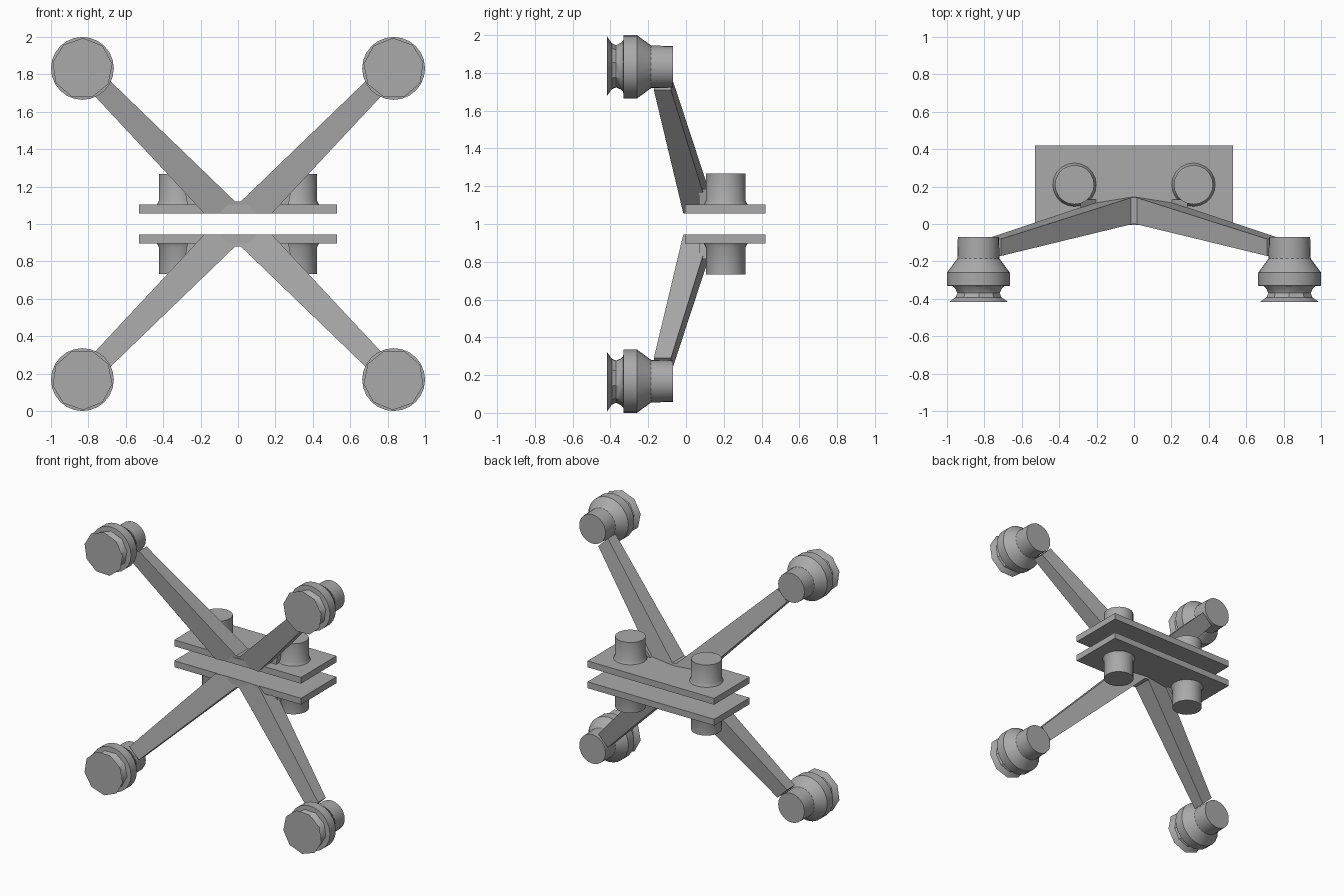
import bpy, bmesh, math
from mathutils import Vector

cube = bpy.data.objects.get("Cube")
if cube:
    bpy.data.objects.remove(cube, do_unlink=True)

steel = bpy.data.materials.new("satin_grey_steel")
steel.use_nodes = True
GREY = (0.4, 0.4, 0.4, 1)
steel.diffuse_color = GREY
steel.node_tree.nodes["Principled BSDF"].inputs["Base Color"].default_value = GREY


def finish(name, bm, mirror_x=True, smooth=True):
    """Make an object mirrored top to bottom and, if wanted, left to right."""
    bmesh.ops.recalc_face_normals(bm, faces=bm.faces)
    mesh = bpy.data.meshes.new(name)
    bm.to_mesh(mesh)
    bm.free()
    mesh.materials.append(steel)
    obj = bpy.data.objects.new(name, mesh)
    obj.location.z = 1
    bpy.context.collection.objects.link(obj)
    if smooth:
        bpy.ops.object.select_all(action="DESELECT")
        obj.select_set(True)
        bpy.context.view_layer.objects.active = obj
        bpy.ops.object.shade_smooth_by_angle(angle=math.radians(32))
    mod = obj.modifiers.new("Mirror", "MIRROR")
    mod.use_axis = (mirror_x, False, True)
    return obj


def lathe(name, profile, centre, axis, sides, turn=0):
    """Turn (radius, distance) pairs round an axis through centre, capped."""
    bm = bmesh.new()
    rings = []
    for radius, along in profile:
        ring = []
        for i in range(sides):
            a = math.tau * i / sides + turn
            u, v = radius * math.cos(a), radius * math.sin(a)
            offset = (u, v, along) if axis == "z" else (u, along, v)
            ring.append(bm.verts.new(Vector(centre) + Vector(offset)))
        rings.append(ring)
    for low, high in zip(rings, rings[1:]):
        for i in range(sides):
            j = (i + 1) % sides
            bm.faces.new((low[i], low[j], high[j], high[i]))
    bm.faces.new(rings[0])
    bm.faces.new(rings[-1])
    return finish(name, bm)


def prism(name, outline, front, back):
    """Join an (x, z) outline between a front and a back depth function."""
    bm = bmesh.new()
    f = [bm.verts.new((x, front(x, z), z)) for x, z in outline]
    b = [bm.verts.new((x, back(x, z), z)) for x, z in outline]
    bm.faces.new(f)
    bm.faces.new(b)
    for i in range(len(outline)):
        j = (i + 1) % len(outline)
        if outline[i][0] or outline[j][0]:      # centre seam stays open
            bm.faces.new((f[i], f[j], b[j], b[i]))
    return finish(name, bm, smooth=False)


# Mounting plates
bm = bmesh.new()
bmesh.ops.create_cube(bm, size=1)
for v in bm.verts:
    v.co = (v.co.x * 1.06, v.co.y * 0.425 + 0.208, v.co.z * 0.048 + 0.079)
finish("mounting_plates", bm, mirror_x=False, smooth=False)

# Bolts with a small weld flare at the base
lathe("plate_bolts", [(0.118, 0.1), (0.105, 0.125), (0.105, 0.267)],
      (0.318, 0.21, 0), "z", 20)


# Arms that taper forward to the pads
def along_arm(x, z):
    return (x + z - 0.12) / 1.32


prism("arms", [(0, 0.056), (0.18, 0.056), (0.79, 0.71), (0.71, 0.79), (0.015, 0.12), (0, 0.12)],
      lambda x, z: -0.163 * along_arm(x, z),
      lambda x, z: 0.143 - 0.213 * along_arm(x, z))

# Weld wedges between arm and bolt
prism("weld_wedges", [(0.19, 0.09), (0.27, 0.1), (0.285, 0.185)],
      lambda x, z: 0.07, lambda x, z: 0.13)

# Pad bodies: stem, cone and collar
pad = (0.832, 0, 0.832)
lathe("pad_bodies", [(0.11, -0.07), (0.113, -0.185), (0.168, -0.26), (0.168, -0.33), (0.1, -0.335)],
      pad, "y", 24)

# Flared cups at the front of the pads
lathe("pad_cups", [(0.142, -0.328), (0.125, -0.348), (0.115, -0.37), (0.125, -0.393), (0.162, -0.418)],
      pad, "y", 9, 0.2)
